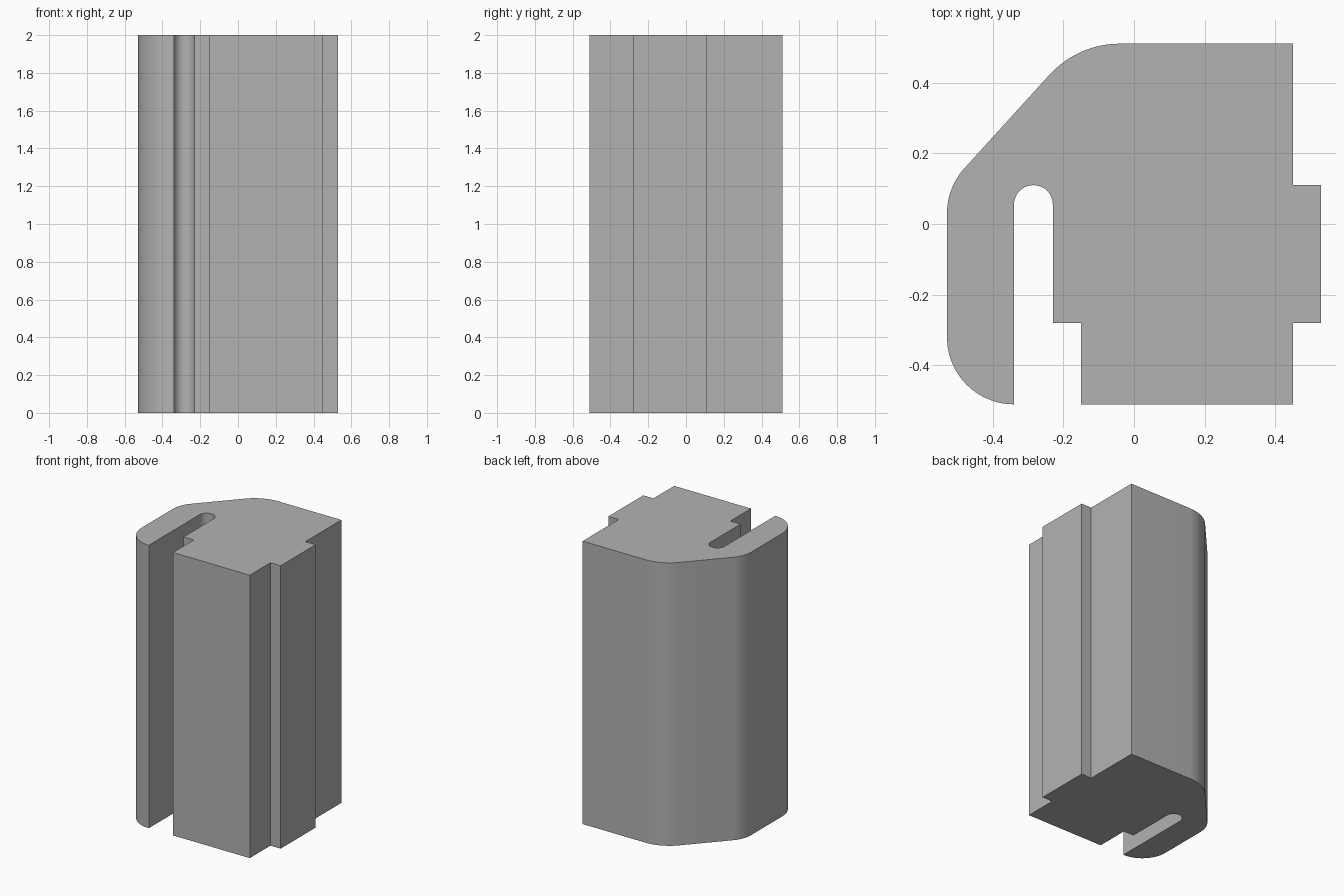
import bpy
import bmesh
from math import radians, sin, cos

if "Cube" in bpy.data.objects:
    bpy.data.objects.remove(bpy.data.objects["Cube"], do_unlink=True)

HEIGHT = 2.0


def arc(cx, cy, r, start, end, steps=12):
    """Points along a circular arc, angles in degrees."""
    angles = [radians(start + (end - start) * i / steps) for i in range(steps + 1)]
    return [(cx + r * cos(a), cy + r * sin(a)) for a in angles]


# Cross-section, clockwise from the back left corner
profile = [(0.45, 0.511)]
# side tongue
profile += [(0.45, 0.11), (0.53, 0.11), (0.53, -0.28), (0.45, -0.28)]
# front face and step into the slot
profile += [(0.45, -0.511), (-0.15, -0.511), (-0.15, -0.28), (-0.23, -0.28)]
# round-ended slot
profile += arc(-0.285, 0.055, 0.055, 0, 180, 20)
# outer lip with rounded front corner
profile += [(-0.34, -0.511)]
profile += arc(-0.34, -0.321, 0.19, 270, 180, 20)[1:]
# rounded chamfer to the back
profile += arc(-0.34, 0.03, 0.19, 180, 137.8)
profile += arc(-0.04, 0.241, 0.27, 137.8, 90)

# Extrude the cross-section upwards
bm = bmesh.new()
base = bm.faces.new([bm.verts.new((x, y, 0)) for x, y in profile])
top = bmesh.ops.extrude_face_region(bm, geom=[base], use_keep_orig=True)
bmesh.ops.translate(bm, vec=(0, 0, HEIGHT),
                    verts=[g for g in top["geom"] if isinstance(g, bmesh.types.BMVert)])
bmesh.ops.recalc_face_normals(bm, faces=bm.faces)
mesh = bpy.data.meshes.new("grooved_post")
bm.to_mesh(mesh)
bm.free()

post = bpy.data.objects.new("grooved_post", mesh)
bpy.context.collection.objects.link(post)

# Plain grey material
grey = bpy.data.materials.new("light_grey")
grey.use_nodes = True
colour = (0.45, 0.45, 0.45, 1)
grey.diffuse_color = colour
grey.node_tree.nodes["Principled BSDF"].inputs["Base Color"].default_value = colour
mesh.materials.append(grey)

# Smooth the curved walls, keep the corners sharp
bpy.ops.object.select_all(action="DESELECT")
post.select_set(True)
bpy.context.view_layer.objects.active = post
bpy.ops.object.shade_smooth_by_angle(angle=radians(30))
